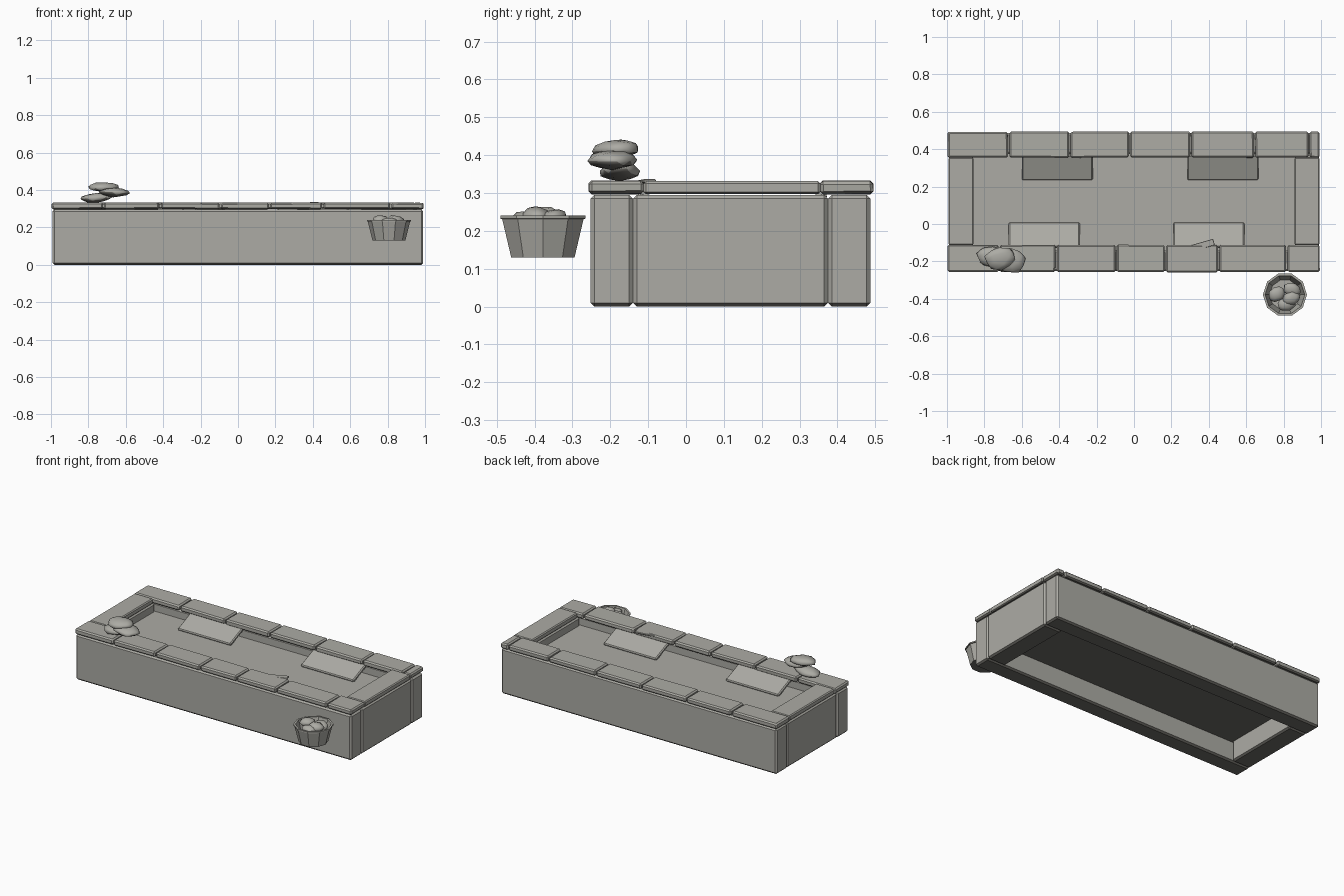
import bpy, bmesh, math, random
from mathutils import Vector

if "Cube" in bpy.data.objects:
    bpy.data.objects.remove(bpy.data.objects["Cube"])

random.seed(4)
stone = bpy.data.materials.new("grey_stone")
stone.diffuse_color = (0.415, 0.41, 0.375, 1)
stone.use_nodes = True
stone.node_tree.nodes["Principled BSDF"].inputs["Base Color"].default_value = stone.diffuse_color
dark_stone = bpy.data.materials.new("dark_stone")
dark_stone.diffuse_color = (0.15, 0.145, 0.13, 1)
dark_stone.use_nodes = True
dark_stone.node_tree.nodes["Principled BSDF"].inputs["Base Color"].default_value = dark_stone.diffuse_color


def finish(bm, name, smooth=False):
    """Make the object; faces turned to the ground get the dark stone."""
    bmesh.ops.recalc_face_normals(bm, faces=bm.faces)
    bm.normal_update()
    for f in bm.faces:
        f.smooth = smooth
        f.material_index = 1 if f.normal.z < -0.5 else 0
    me = bpy.data.meshes.new(name)
    bm.to_mesh(me)
    bm.free()
    me.materials.append(stone)
    me.materials.append(dark_stone)
    ob = bpy.data.objects.new(name, me)
    bpy.context.collection.objects.link(ob)
    return ob


def block(name, x0, x1, y0, y1, z0, z1, bevel=0.010, jitter=0.0, rot=(0, 0, 0)):
    """Chamfered box between two corners, optionally rough and tilted."""
    bm = bmesh.new()
    bmesh.ops.create_cube(bm, size=1)
    for v in bm.verts:
        v.co = Vector((v.co.x * (x1 - x0), v.co.y * (y1 - y0), v.co.z * (z1 - z0)))
        v.co += Vector([random.uniform(-jitter, jitter) for _ in range(3)])
    if bevel:
        bmesh.ops.bevel(bm, geom=bm.edges[:], offset=bevel, segments=1, affect='EDGES')
    ob = finish(bm, name)
    ob.location = ((x0 + x1) / 2, (y0 + y1) / 2, (z0 + z1) / 2)
    ob.rotation_euler = rot
    return ob


def rock(name, loc, size, rot=(0, 0, 0)):
    """Flattened, slightly irregular low-poly stone."""
    bm = bmesh.new()
    bmesh.ops.create_icosphere(bm, subdivisions=2, radius=1)
    for v in bm.verts:
        k = random.uniform(0.88, 1.07)
        v.co = Vector((v.co.x * size[0], v.co.y * size[1], v.co.z * size[2])) * k
    ob = finish(bm, name, True)
    ob.location, ob.rotation_euler = loc, rot


# Walls
block("front_wall", -0.992, 0.99, -0.252, -0.14, 0, 0.295)
block("back_wall", -0.992, 0.99, 0.375, 0.487, 0, 0.295)
for side, a, b in (("left", -0.99, -0.86), ("right", 0.86, 0.99)):
    block(side + "_wall", a, b, -0.14, 0.375, 0, 0.295)
    block(side + "_cap", a - 0.002, b + 0.002, -0.112, 0.355, 0.297, 0.331, 0.006)

# Soil filling the trough
block("soil_bed", -0.87, 0.87, -0.15, 0.385, 0.13, 0.24, 0)

# Capstones along the long walls
front_cuts = (-1.0, -0.72, -0.416, -0.096, 0.168, 0.453, 0.817, 0.996)
back_cuts = (-1.0, -0.67, -0.344, -0.024, 0.304, 0.645, 0.935, 0.994)
for name, cuts, y0, y1 in (("front", front_cuts, -0.257, -0.112), ("back", back_cuts, 0.355, 0.494)):
    for i in range(len(cuts) - 1):
        block(f"{name}_cap_{i + 1}", cuts[i] + 0.004, cuts[i + 1] - 0.004, y0, y1, 0.297, 0.332, 0.008, 0.0015)

# Slabs leaning against the inner sides of the long walls
tilt = math.atan2(0.05, 0.12)
for i, x in enumerate((-0.60, 0.285)):
    block(f"back_slab_{i + 1}", x, x + 0.38, 0.232, 0.376, 0.257, 0.279, 0.006, 0, (tilt, 0, 0))
for i, x in enumerate((-0.67, 0.21)):
    block(f"front_slab_{i + 1}", x, x + 0.38, -0.132, 0.012, 0.257, 0.279, 0.006, 0, (-tilt, 0, 0))

# Loose chip on the front capstones
block("stone_chip", 0.31, 0.43, -0.130, -0.095, 0.323, 0.333, 0.002, 0, (0, -0.06, 0.28))

# Stack of flat stones
rock("stack_stone_bottom", (-0.755, -0.175, 0.358), (0.088, 0.056, 0.025), (0, -0.08, 0))
rock("stack_stone_middle", (-0.665, -0.195, 0.388), (0.090, 0.070, 0.026), (0, 0.06, -0.1))
rock("stack_stone_top", (-0.715, -0.183, 0.416), (0.088, 0.062, 0.026), (0.1, 0, 0.1))

# Ten-sided hanging pot: lathed profile from outer base over the rim to the inner base
bm = bmesh.new()
profile = ((0.088, 0.13), (0.113, 0.231), (0.118, 0.232), (0.118, 0.24), (0.106, 0.24), (0.082, 0.14))
rings = []
for r, z in profile:
    rings.append([bm.verts.new((r * math.cos(math.tau * i / 10), r * math.sin(math.tau * i / 10), z))
                  for i in range(10)])
for lo, hi in zip(rings, rings[1:]):
    for i in range(10):
        bm.faces.new((lo[i], lo[(i + 1) % 10], hi[(i + 1) % 10], hi[i]))
bm.faces.new(rings[0])
bm.faces.new(rings[-1])
finish(bm, "pot").location = (0.807, -0.378, 0)

# Stones in the pot
for i, (x, y, z, turn) in enumerate(((0.765, -0.375, 0.238, 0.5), (0.845, -0.352, 0.230, -0.4),
                                     (0.84, -0.398, 0.237, 0.3), (0.815, -0.43, 0.225, 0.1))):
    rock(f"pot_stone_{i + 1}", (x, y, z), (0.050, 0.038, 0.027), (0.15, 0.1, turn))
